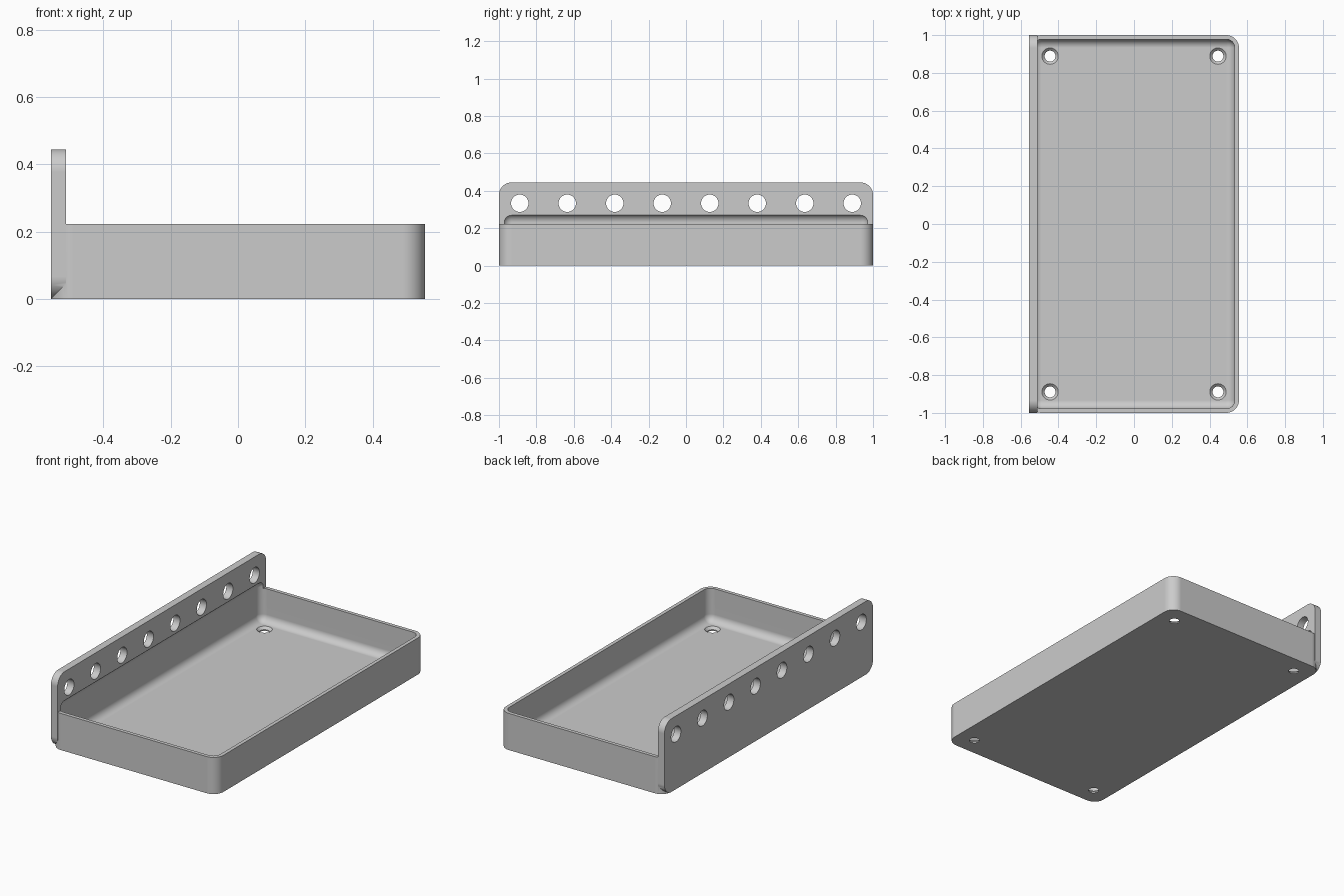
import bpy
import bmesh
from math import pi, cos, sin, radians
from mathutils import Matrix, Vector

U = 2 / 90                      # design unit
HALF_X, HALF_Y = 25 * U, 45 * U
TRAY_H, PLATE_H = 10 * U, 20 * U
WALL, PLATE_T, CORNER = U, 2 * U, 3 * U

if "Cube" in bpy.data.objects:
    bpy.data.objects.remove(bpy.data.objects["Cube"], do_unlink=True)

grey = bpy.data.materials.new("light grey plastic")
grey.use_nodes = True
colour = (0.6, 0.6, 0.6, 1)
grey.diffuse_color = colour
grey.node_tree.nodes["Principled BSDF"].inputs["Base Color"].default_value = colour


def finish(bm, name):
    """Turn a bmesh into a named scene object."""
    bmesh.ops.recalc_face_normals(bm, faces=bm.faces)
    mesh = bpy.data.meshes.new(name)
    bm.to_mesh(mesh)
    bm.free()
    mesh.materials.append(grey)
    obj = bpy.data.objects.new(name, mesh)
    bpy.context.scene.collection.objects.link(obj)
    return obj


def rounded_slab(name, a, b, radius, depth, place, steps=12):
    """Rounded rectangle of half sizes a, b extruded along local z."""
    bm = bmesh.new()
    verts = []
    for q, (sx, sy) in enumerate([(1, 1), (-1, 1), (-1, -1), (1, -1)]):
        for i in range(steps + 1):
            t = (q + i / steps) * pi / 2
            verts.append(bm.verts.new((sx * (a - radius) + radius * cos(t),
                                       sy * (b - radius) + radius * sin(t), 0)))
    face = bm.faces.new(verts)
    top = bmesh.ops.extrude_face_region(bm, geom=[face])["geom"]
    bmesh.ops.translate(bm, vec=(0, 0, depth),
                        verts=[v for v in top if isinstance(v, bmesh.types.BMVert)])
    bmesh.ops.transform(bm, matrix=place, verts=bm.verts)
    return finish(bm, name)


def rounded_box(name, low, high, radius):
    bm = bmesh.new()
    low, high = Vector(low), Vector(high)
    bmesh.ops.create_cube(bm, size=1)
    bmesh.ops.scale(bm, vec=high - low, verts=bm.verts)
    bmesh.ops.translate(bm, vec=(low + high) / 2, verts=bm.verts)
    bmesh.ops.bevel(bm, geom=bm.edges[:], offset=radius, segments=8,
                    profile=0.5, affect='EDGES')
    return finish(bm, name)


def round_cutters(name, centres, r_low, r_high, depth, turn=Matrix()):
    """Row of cylinders or cones sharing one cutter object."""
    bm = bmesh.new()
    for c in centres:
        bmesh.ops.create_cone(bm, cap_ends=True, segments=40, radius1=r_low,
                              radius2=r_high, depth=depth,
                              matrix=Matrix.Translation(c) @ turn)
    return finish(bm, name)


def combine(target, tool, operation):
    """Apply a boolean and discard the tool object."""
    tool.hide_render = True
    mod = target.modifiers.new(tool.name, 'BOOLEAN')
    mod.operation, mod.solver, mod.object = operation, 'EXACT', tool
    bpy.context.view_layer.objects.active = target
    bpy.ops.object.modifier_apply(modifier=mod.name)
    bpy.data.objects.remove(tool, do_unlink=True)


# Tray body and upright mounting plate
tray = rounded_slab("tray_with_mounting_plate", HALF_X, HALF_Y, CORNER, TRAY_H, Matrix())
upright = (Matrix.Translation((-HALF_X, 0, PLATE_H / 2)) @ Matrix.Rotation(pi / 2, 4, 'Y'))
plate = rounded_slab("mounting_plate", PLATE_H / 2, HALF_Y, CORNER, PLATE_T, upright)
combine(tray, plate, 'UNION')

# Rounded cavity, which also bites slightly into the plate
cavity = rounded_box("cavity_cutter", (-HALF_X + WALL, -HALF_Y + WALL, WALL),
                     (HALF_X - WALL, HALF_Y - WALL, 12.4 * U), 2 * U)
combine(tray, cavity, 'DIFFERENCE')

# Row of holes along the plate
row = [Vector((-HALF_X + PLATE_T / 2, (i - 3.5) * 80 / 7 * U, 15 * U)) for i in range(8)]
holes = [Vector((p.x, p.y * 40 / 40, p.z)) for p in row]
combine(tray, round_cutters("plate_hole_cutter", holes, 2.1 * U, 2.1 * U, 6 * U,
                            Matrix.Rotation(pi / 2, 4, 'Y')), 'DIFFERENCE')

# Countersunk screw holes in the floor corners
corners = [Vector((sx * 20 * U, sy * 40 * U, 0)) for sx in (-1, 1) for sy in (-1, 1)]
combine(tray, round_cutters("screw_hole_cutter", corners, 1.3 * U, 1.3 * U, 4 * U), 'DIFFERENCE')
sink = [c + Vector((0, 0, 0.75 * U)) for c in corners]
combine(tray, round_cutters("countersink_cutter", sink, 1.2 * U, 2.2 * U, U), 'DIFFERENCE')

# Smooth fillets, flat broad faces
bpy.ops.object.select_all(action='DESELECT')
tray.select_set(True)
bpy.context.view_layer.objects.active = tray
bpy.ops.object.shade_smooth_by_angle(angle=radians(30))
weighted = tray.modifiers.new("flat_broad_faces", 'WEIGHTED_NORMAL')
weighted.keep_sharp = True
